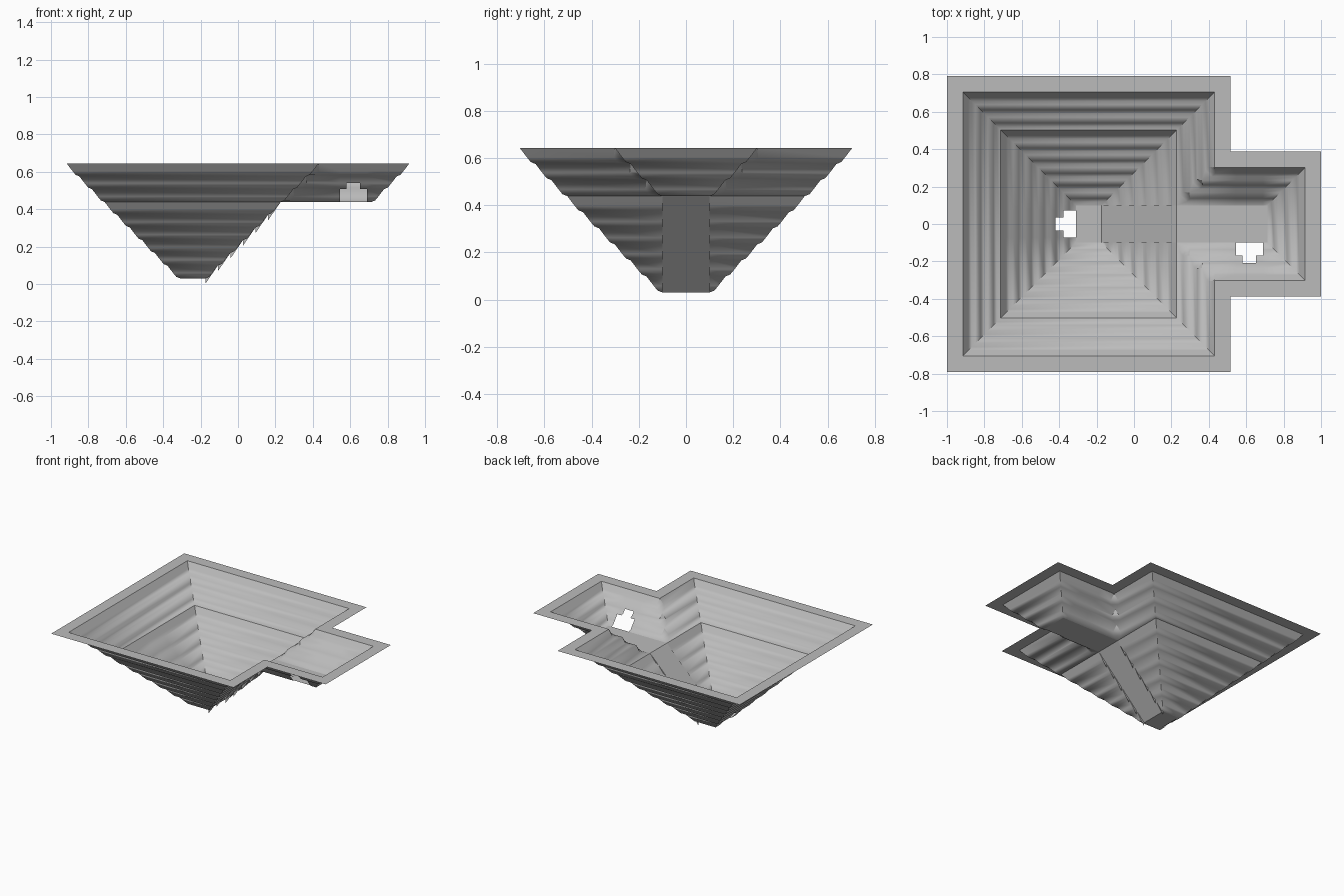
import bpy, bmesh, math

cube = bpy.data.objects.get("Cube")
if cube:
    bpy.data.objects.remove(cube, do_unlink=True)

# Overall dimensions
TOP, FLOOR = 0.643, 0.03
STEPS, UPPER = 9, 3
RUN, DROP = 0.605 / STEPS, (TOP - FLOOR) / STEPS
HALF = 0.1                                   # half width of floors and ramp
PROFILE = [(0, 0, 0), (0.45, 0.58, 0.035), (0.7, 0.88, 0.035)]  # run, drop, chamfer

grey = bpy.data.materials.new("stone_grey")
grey.use_nodes = True
grey.diffuse_color = (0.5, 0.5, 0.5, 1)
grey.node_tree.nodes["Principled BSDF"].inputs["Base Color"].default_value = (0.5, 0.5, 0.5, 1)


def finish(name, bm):
    bmesh.ops.remove_doubles(bm, verts=bm.verts, dist=0.0005)
    bmesh.ops.dissolve_degenerate(bm, edges=bm.edges, dist=0.0005)
    mesh = bpy.data.meshes.new(name)
    bm.to_mesh(mesh)
    bm.free()
    mesh.materials.append(grey)
    obj = bpy.data.objects.new(name, mesh)
    bpy.context.collection.objects.link(obj)
    bpy.ops.object.select_all(action="DESELECT")
    obj.select_set(True)
    bpy.context.view_layer.objects.active = obj
    bpy.ops.object.shade_smooth_by_angle(angle=math.radians(38))
    return obj


def sides(t):
    """Left, main right, main half depth, bay right, bay half depth, inset by t."""
    return -0.915 + t, 0.43 - t, 0.705 - t, 0.915 - t, HALF + UPPER * RUN - t


def outline(t, z, c=0):
    """Closed T-shaped outline, with its inner corners chamfered by c."""
    l, r, y, e, b = sides(t)
    half = [(e, b), (r + c, b), (r, b + c), (r, y), (l, y)]
    return [(px, py, z) for px, py in half] + [(px, -py, z) for px, py in reversed(half)]


def horseshoe(t, z):
    """Open outline of the main pit, leaving a gap for the ramp."""
    l, r, y, _, _ = sides(t)
    half = [(r, HALF), (r, y), (l, y)]
    return [(px, py, z) for px, py in half] + [(px, -py, z) for px, py in reversed(half)]


def loft(bm, rows, closed):
    rows = [[bm.verts.new(p) for p in row] for row in rows]
    for a, b in zip(rows, rows[1:]):
        n = len(a)
        for i in range(n if closed else n - 1):
            j = (i + 1) % n
            bm.faces.new((a[i], a[j], b[j], b[i]))


def terrace(first, last):
    """Inset, height and chamfer of each row between two levels."""
    rows = [((k + u) * RUN, TOP - (k + v) * DROP, c)
            for k in range(first, last) for u, v, c in PROFILE]
    return rows + [(last * RUN, TOP - last * DROP, 0)]


def cut_doorway(bm, axis, centre, base, in_wall):
    """Open a stepped doorway through one wall, rising from height base."""
    cuts = [(axis, centre + s * w) for s in (-1, 1) for w in (0.036, 0.072)]
    cuts += [(2, base + DROP), (2, base + 1.5 * DROP)]
    for ax, pos in cuts:
        co, no = [0, 0, 0], [0, 0, 0]
        co[ax], no[ax] = pos, 1
        bmesh.ops.bisect_plane(bm, geom=bm.verts[:] + bm.edges[:] + bm.faces[:],
                               plane_co=co, plane_no=no, dist=0.0001)
    doomed = []
    for f in bm.faces:
        m = f.calc_center_median()
        off, h = abs(m[axis] - centre), (m.z - base) / DROP
        if in_wall(m) and ((off < 0.072 and 0 < h < 1) or (off < 0.036 and 0 < h < 1.5)):
            doomed.append(f)
    bmesh.ops.delete(bm, geom=doomed, context="FACES")


def panel(name, x0, z0, x1, z1):
    bm = bmesh.new()
    loft(bm, [[(x0, -HALF, z0), (x1, -HALF, z1)], [(x0, HALF, z0), (x1, HALF, z1)]], False)
    return finish(name, bm)


# Flat rim around the opening
bm = bmesh.new()
loft(bm, [outline(-0.085, TOP), outline(0, TOP)], True)
finish("rim", bm)

# Upper terraces, shared by the main pit and the side bay
bay_z = TOP - UPPER * DROP
bm = bmesh.new()
loft(bm, [outline(*row) for row in terrace(0, UPPER)], True)
cut_doorway(bm, 0, 0.617, bay_z, lambda m: m.y < 0 and m.x > 0.5)
finish("upper_terraces", bm)

# Lower terraces of the main pit
bm = bmesh.new()
loft(bm, [horseshoe(t, z) for t, z, _ in terrace(UPPER, STEPS)], False)
cut_doorway(bm, 1, 0, FLOOR, lambda m: m.x < -0.3)
finish("lower_terraces", bm)

# Floors and ramp
left, foot = sides(STEPS * RUN)[:2]
head, bay_end = sides(UPPER * RUN)[1], sides(UPPER * RUN)[3]
panel("pit_floor", left, FLOOR, foot, FLOOR)
panel("bay_floor", head, bay_z, bay_end, bay_z)
panel("ramp", foot, FLOOR, head, bay_z)

# Saw-toothed ramp sides
bm = bmesh.new()
for y in (-HALF, HALF):
    for k in range(STEPS - UPPER):
        x, z = foot + k * RUN, FLOOR + k * DROP
        bm.faces.new([bm.verts.new(p) for p in
                      ((x, y, z), (x, y, z - 0.03), (x + RUN, y, z + DROP))])
finish("ramp_sides", bm)
